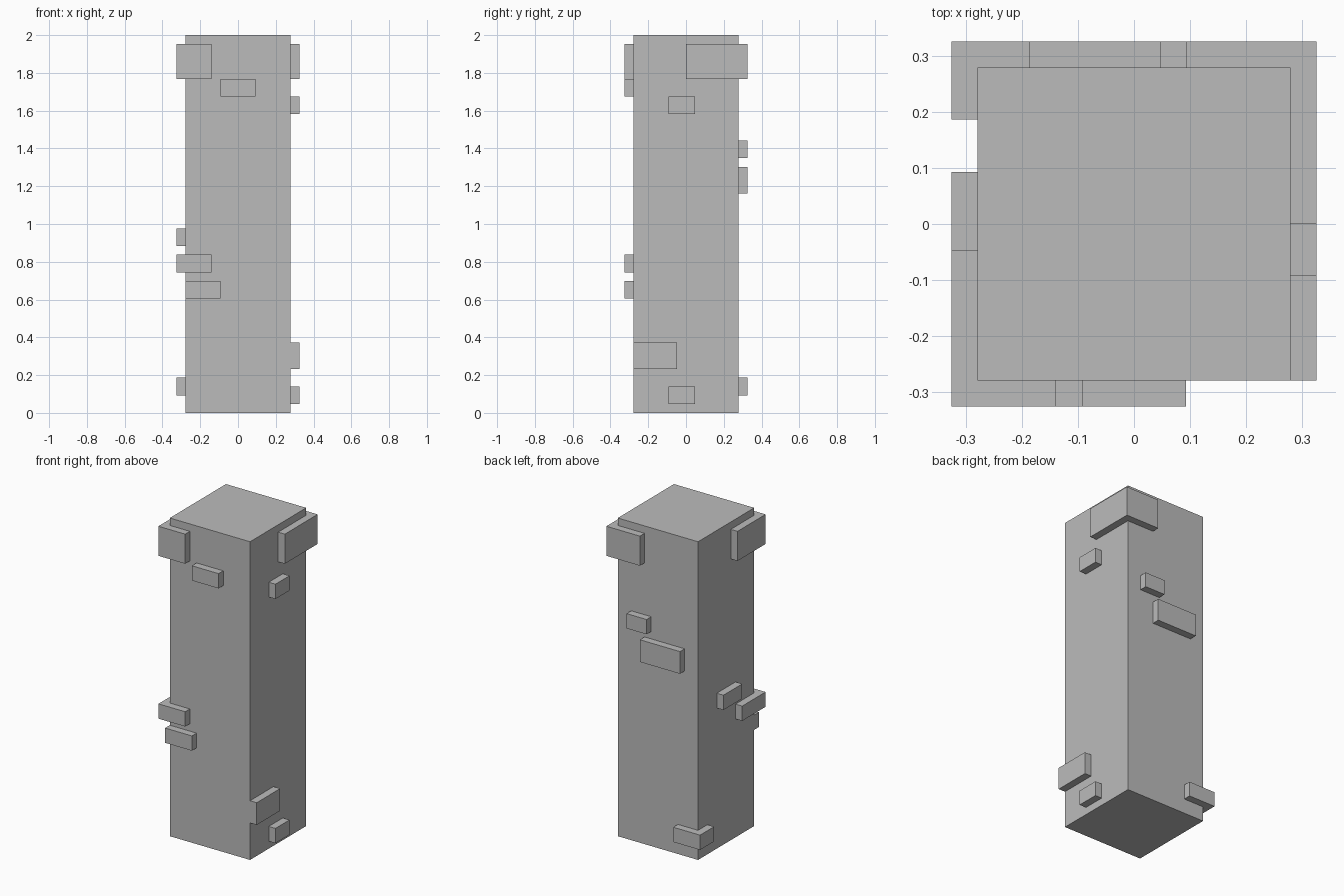
import bpy
import bmesh

# Remove the default cube
cube = bpy.data.objects.get("Cube")
if cube:
    bpy.data.objects.remove(cube, do_unlink=True)

UNIT = 2 / 43          # the whole model sits on a grid of 43 units in height
HALF, OUT = 6, 7       # half width of the column, outer face of the stones

# Single stone colour
stone = bpy.data.materials.new("stone_grey")
stone.use_nodes = True
GREY = (0.5, 0.5, 0.5, 1)
stone.diffuse_color = GREY
stone.node_tree.nodes["Principled BSDF"].inputs["Base Color"].default_value = GREY


def prism(name, outline, low, high):
    """Extrude a flat outline (grid units) from low to high."""
    bm = bmesh.new()
    base = bm.faces.new([bm.verts.new((x * UNIT, y * UNIT, low * UNIT)) for x, y in outline])
    top = bmesh.ops.extrude_face_region(bm, geom=[base])["geom"]
    bmesh.ops.translate(bm, vec=(0, 0, (high - low) * UNIT),
                        verts=[v for v in top if isinstance(v, bmesh.types.BMVert)])
    bmesh.ops.recalc_face_normals(bm, faces=bm.faces)
    mesh = bpy.data.meshes.new(name)
    bm.to_mesh(mesh)
    bm.free()
    mesh.materials.append(stone)
    obj = bpy.data.objects.new(name, mesh)
    bpy.context.collection.objects.link(obj)


def rectangle(x0, x1, y0, y1):
    return [(x0, y0), (x1, y0), (x1, y1), (x0, y1)]


def wall_stone(name, side, start, end, low, high):
    """Stone standing out of one wall, running from start to end along it."""
    near, far = {"front": (-OUT, -HALF), "right": (-OUT, -HALF),
                 "back": (HALF, OUT), "left": (HALF, OUT)}[side]
    if side in ("front", "back"):
        outline = rectangle(start, end, near, far)
    else:
        outline = rectangle(near, far, start, end)
    prism(name, outline, low, high)


def corner_stone(name, sx, sy, x_end, y_end, low, high):
    """L-shaped stone wrapped around a corner, ending at x_end and y_end."""
    prism(name, [(sx * OUT, sy * OUT), (x_end, sy * OUT), (x_end, sy * HALF),
                 (sx * HALF, sy * HALF), (sx * HALF, y_end), (sx * OUT, y_end)], low, high)


# Column
prism("column", rectangle(-HALF, HALF, -HALF, HALF), 0, 43)

# Stones wrapped around the corners
corner_stone("top_front_corner_stone", -1, -1, -3, -1, 38, 42)
corner_stone("top_back_corner_stone", 1, 1, 2, 0, 38, 42)
corner_stone("middle_corner_stone", -1, -1, -3, -2, 16, 18)
corner_stone("bottom_corner_stone", -1, 1, -3, 4, 2, 4)

# Stones on single walls
wall_stone("front_upper_stone", "front", -2, 2, 36, 38)
wall_stone("front_lower_stone", "front", -6, -2, 13, 15)
wall_stone("left_upper_stone", "left", -2, 1, 34, 36)
wall_stone("left_large_stone", "left", -6, -1, 5, 8)
wall_stone("left_bottom_stone", "left", -2, 1, 1, 3)
wall_stone("back_small_stone", "back", 1, 4, 29, 31)
wall_stone("back_large_stone", "back", -4, 2, 25, 28)
wall_stone("right_middle_stone", "right", -2, 2, 19, 21)
